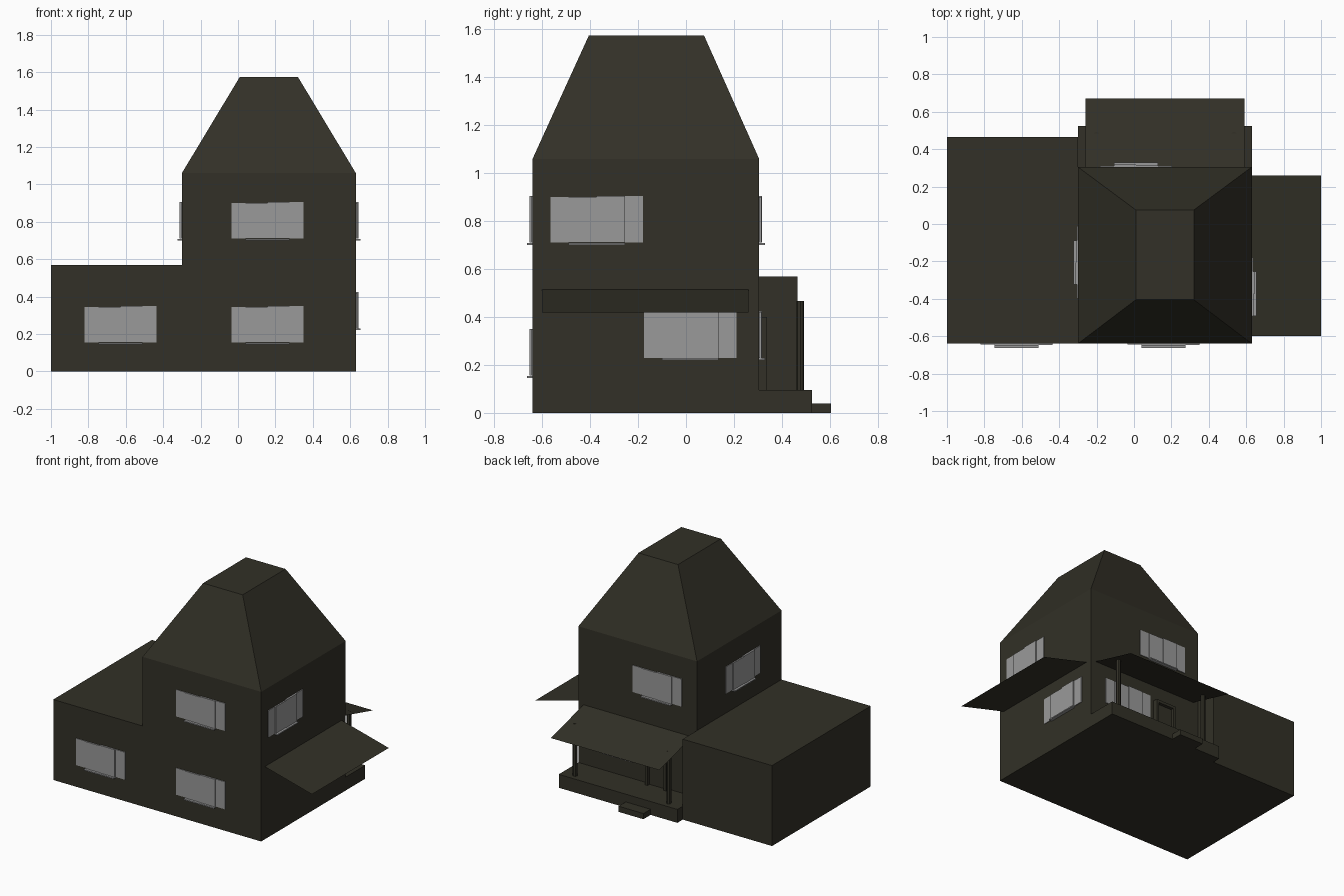
import bpy
import bmesh
from math import radians
from mathutils import Matrix, Vector

cube = bpy.data.objects.get("Cube")
if cube:
    bpy.data.objects.remove(cube)


def material(name, rgb):
    m = bpy.data.materials.new(name)
    m.use_nodes = True
    m.diffuse_color = (*rgb, 1)
    m.node_tree.nodes["Principled BSDF"].inputs["Base Color"].default_value = (*rgb, 1)
    return m


OLIVE = material("dark olive", (0.032, 0.030, 0.020))
GREY = material("window grey", (0.32, 0.32, 0.32))


def finish(name, bm, mat, matrix=None):
    bmesh.ops.recalc_face_normals(bm, faces=bm.faces)
    mesh = bpy.data.meshes.new(name)
    bm.to_mesh(mesh)
    bm.free()
    mesh.materials.append(mat)
    obj = bpy.data.objects.new(name, mesh)
    if matrix:
        obj.matrix_world = matrix
    bpy.context.collection.objects.link(obj)
    return obj


def add_box(bm, x, y, z):
    """Add a box from three (low, high) ranges and return its vertices."""
    size = Vector((x[1] - x[0], y[1] - y[0], z[1] - z[0]))
    mid = Vector((x[0] + x[1], y[0] + y[1], z[0] + z[1])) / 2
    mat = Matrix.Translation(mid) @ Matrix.Diagonal((*size, 1))
    return bmesh.ops.create_cube(bm, size=1, matrix=mat)["verts"]


def box(name, x, y, z, mat=OLIVE):
    bm = bmesh.new()
    add_box(bm, x, y, z)
    return finish(name, bm, mat)


# Main block, side wing, porch floor and step
MAIN_X, MAIN_Y, EAVE = (-0.30, 0.63), (-0.64, 0.305), 1.06
box("main_block", MAIN_X, MAIN_Y, (0, EAVE))
box("side_wing", (-1.0, -0.30), (-0.64, 0.465), (0, 0.57))
box("porch_floor", MAIN_X, (0.305, 0.525), (0, 0.095))
box("porch_step", (-0.09, 0.105), (0.525, 0.605), (0, 0.04))

# Tapered roof with a flat top
bm = bmesh.new()
for v in add_box(bm, MAIN_X, MAIN_Y, (EAVE, 1.575)):
    if v.co.z > EAVE + 0.1:
        v.co.x = 0.32 if v.co.x > 0.1 else 0.01
        v.co.y = 0.075 if v.co.y > 0 else -0.405
finish("main_roof", bm, OLIVE)


# Sloping sheet roofs over the porch and the side
def sheet(name, corners):
    bm = bmesh.new()
    bm.faces.new([bm.verts.new(c) for c in corners])
    obj = finish(name, bm, OLIVE)
    if obj.data.polygons[0].normal.z < 0:
        obj.data.flip_normals()


HIGH, LOW = 0.515, 0.418
sheet("porch_roof", [(-0.26, 0.305, HIGH), (0.59, 0.305, HIGH),
                     (0.59, 0.67, LOW), (-0.26, 0.67, LOW)])
sheet("side_awning", [(0.63, -0.60, HIGH), (1.0, -0.60, LOW),
                      (1.0, 0.26, LOW), (0.63, 0.26, HIGH)])

# Porch posts
for side, x in (("left", 0.535), ("right", -0.20)):
    bm = bmesh.new()
    bmesh.ops.create_cone(bm, cap_ends=True, segments=8, radius1=0.016, radius2=0.016,
                          depth=0.375, matrix=Matrix.Translation((x, 0.477, 0.28)))
    finish(side + "_porch_post", bm, OLIVE)

# Back door with a raised frame
box("back_door", (-0.06, 0.07), (0.30, 0.315), (0.095, 0.39))
bm = bmesh.new()
for x in ((-0.08, -0.06), (0.065, 0.085)):
    add_box(bm, x, (0.30, 0.338), (0.095, 0.40))
add_box(bm, (-0.06, 0.065), (0.30, 0.338), (0.38, 0.40))
finish("door_frame", bm, OLIVE)


# Windows: wide thin side panels, a raised pair of sashes and a sill
def window(name, x, y, bottom, angle):
    bm = bmesh.new()
    add_box(bm, (-0.193, 0), (-0.004, 0.005), (0.01, 0.20))
    add_box(bm, (0, 0.193), (-0.006, 0.005), (0.01, 0.205))
    add_box(bm, (-0.118, 0), (-0.010, 0.005), (0.01, 0.20))
    add_box(bm, (0, 0.118), (-0.013, 0.005), (0.01, 0.205))
    add_box(bm, (-0.118, 0.118), (-0.024, 0.005), (0, 0.008))
    place = Matrix.Translation((x, y, bottom)) @ Matrix.Rotation(radians(angle), 4, "Z")
    finish(name, bm, GREY, place)


LOWER, MIDDLE, UPPER = 0.145, 0.22, 0.70
window("front_lower_window", 0.157, -0.64, LOWER, 0)
window("front_upper_window", 0.157, -0.64, UPPER, 0)
window("wing_window", -0.628, -0.64, LOWER, 0)
window("left_upper_window", 0.63, -0.373, UPPER, 90)
window("left_lower_window", 0.63, 0.017, MIDDLE, 90)
window("back_upper_window", 0.01, 0.305, UPPER, 180)
window("back_lower_window", 0.31, 0.305, MIDDLE, 180)
window("right_upper_window", -0.30, -0.205, UPPER, 270)
